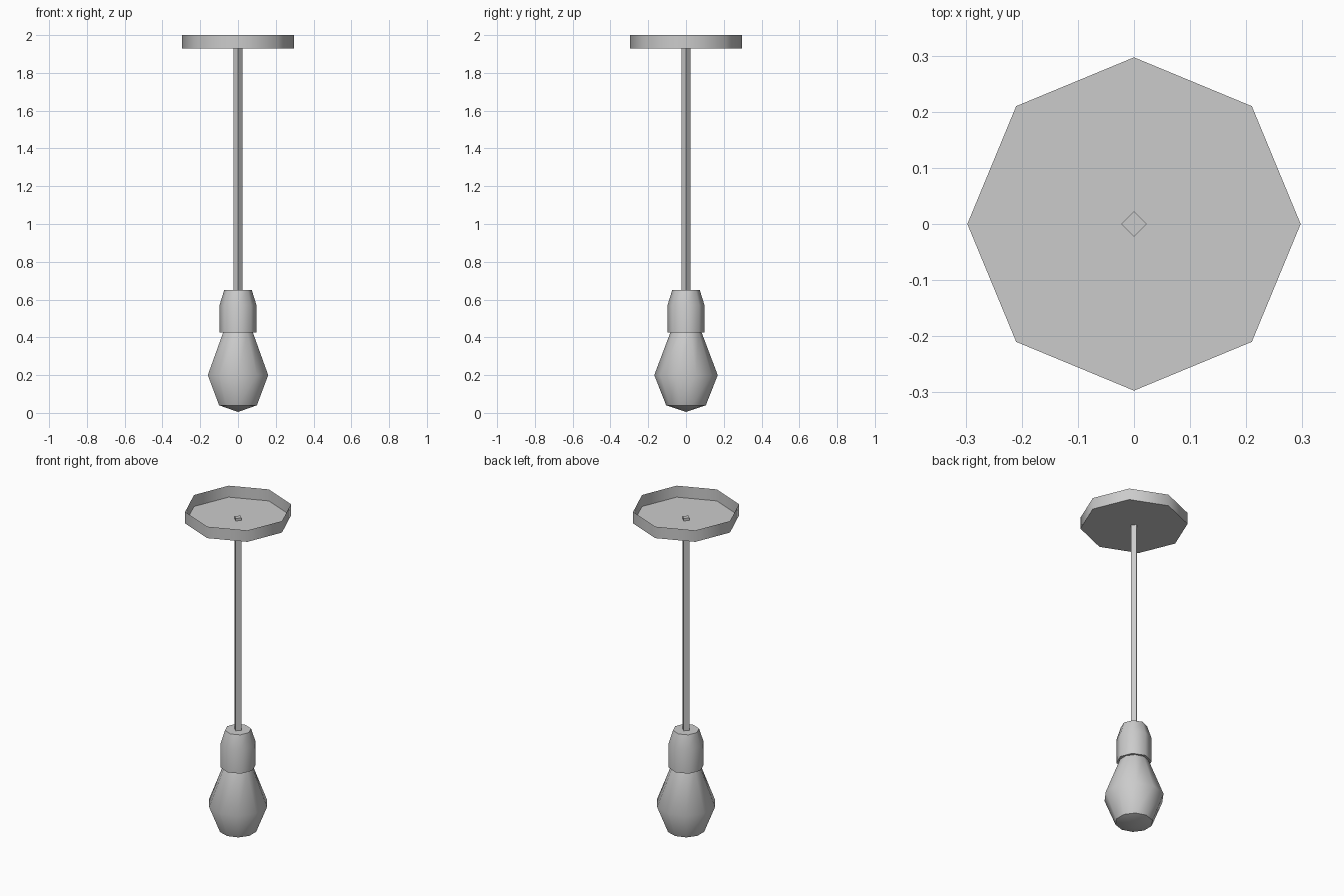
import bpy, bmesh, math

if "Cube" in bpy.data.objects:
    bpy.data.objects.remove(bpy.data.objects["Cube"])

mat = bpy.data.materials.new("light grey")
mat.diffuse_color = (0.6, 0.6, 0.6, 1)
mat.use_nodes = True
mat.node_tree.nodes["Principled BSDF"].inputs["Base Color"].default_value = mat.diffuse_color


def lathe(name, profile, sides, start=0.0, angle=30):
    """Spin (radius, z) points round z; radius 0 makes a pole."""
    bm = bmesh.new()
    rings = []
    for r, z in profile:
        if r == 0:
            rings.append([bm.verts.new((0, 0, z))])
        else:
            rings.append([bm.verts.new((r * math.cos(start + i * math.tau / sides),
                                        r * math.sin(start + i * math.tau / sides), z))
                          for i in range(sides)])
    for a, b in zip(rings, rings[1:]):
        for i in range(sides):
            j = (i + 1) % sides
            if len(a) == 1:
                bm.faces.new((a[0], b[j], b[i]))
            elif len(b) == 1:
                bm.faces.new((a[i], a[j], b[0]))
            else:
                bm.faces.new((a[i], a[j], b[j], b[i]))
    me = bpy.data.meshes.new(name)
    bm.to_mesh(me)
    bm.free()
    me.materials.append(mat)
    ob = bpy.data.objects.new(name, me)
    bpy.context.collection.objects.link(ob)
    bpy.context.view_layer.objects.active = ob
    ob.select_set(True)
    bpy.ops.object.shade_smooth_by_angle(angle=math.radians(angle))
    ob.select_set(False)
    return ob


# Open-topped ceiling dish
lathe("ceiling_plate", [(0, 1.93), (0.297, 1.93), (0.297, 2.0)], 8, 0, 50)
# Thin hanging rod, poking slightly through the dish floor
lathe("rod", [(0, 0.6), (0.023, 0.6), (0.023, 1.945), (0, 1.945)], 4, 0, 30)
# Bulb socket
lathe("socket", [(0, 0.425), (0.098, 0.425), (0.098, 0.57), (0.073, 0.65), (0, 0.65)], 8, 0, 50)
# Ten-sided bulb with corners on the y axis
lathe("bulb", [(0, 0.005), (0.105, 0.04), (0.168, 0.2), (0.083, 0.425), (0, 0.425)], 10,
      math.pi / 2, 50)
